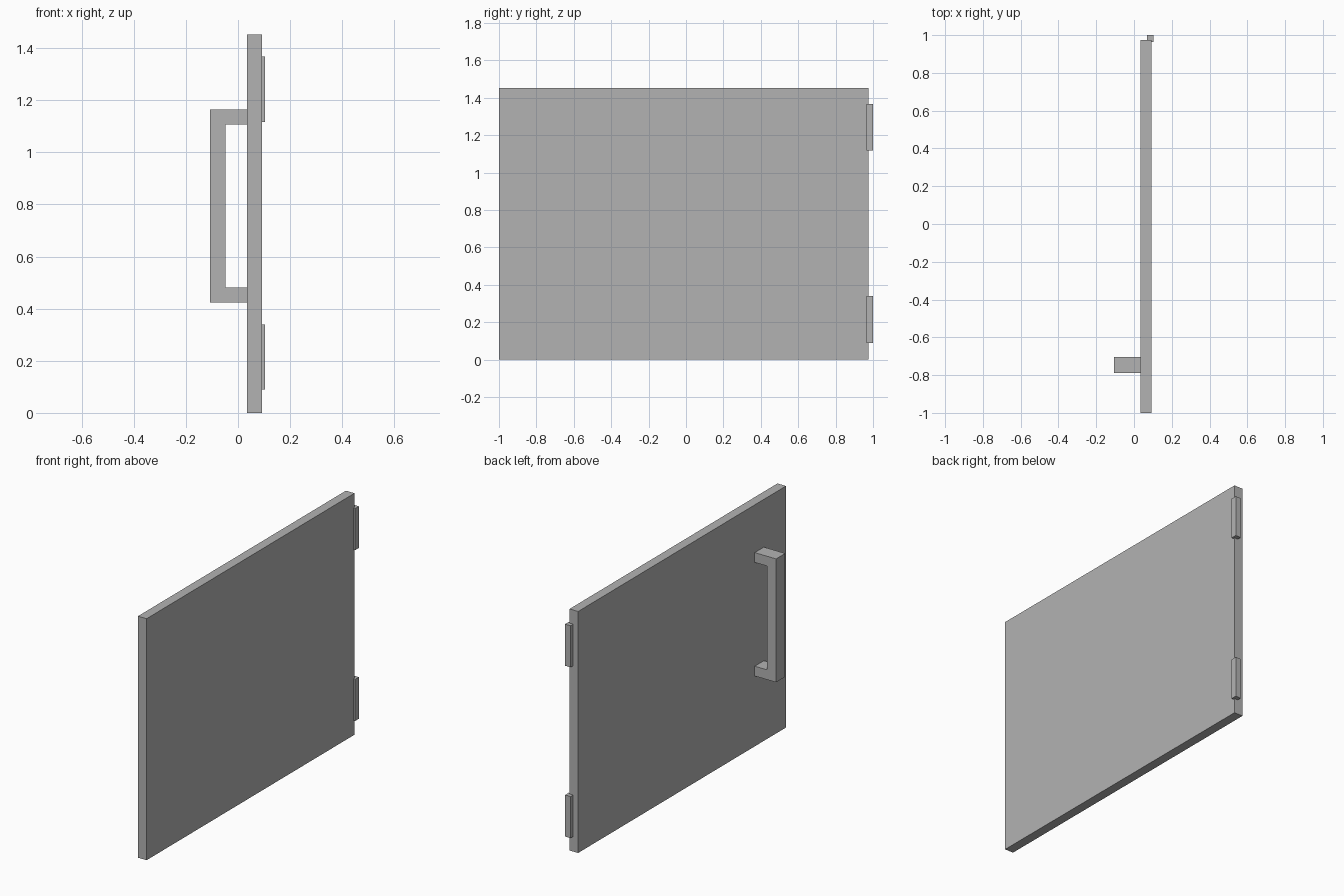
import bpy
import bmesh

cube = bpy.data.objects.get("Cube")
if cube:
    bpy.data.objects.remove(cube, do_unlink=True)

grey = bpy.data.materials.new("plain grey")
grey.use_nodes = True
colour = (0.45, 0.45, 0.45, 1)
grey.diffuse_color = colour
grey.node_tree.nodes["Principled BSDF"].inputs["Base Color"].default_value = colour


def prism(name, profile, y0, y1):
    """Extrude an x-z outline from y0 to y1."""
    bm = bmesh.new()
    face = bm.faces.new([bm.verts.new((x, y0, z)) for x, z in profile])
    out = bmesh.ops.extrude_face_region(bm, geom=[face])
    for v in out["geom"]:
        if isinstance(v, bmesh.types.BMVert):
            v.co.y = y1
    bmesh.ops.recalc_face_normals(bm, faces=bm.faces)
    mesh = bpy.data.meshes.new(name)
    bm.to_mesh(mesh)
    bm.free()
    mesh.materials.append(grey)
    obj = bpy.data.objects.new(name, mesh)
    bpy.context.collection.objects.link(obj)
    return obj


def rect(x0, x1, z0, z1):
    return [(x0, z0), (x1, z0), (x1, z1), (x0, z1)]


# Door slab
inner, outer = 0.035, 0.092
prism("door_panel", rect(inner, outer, 0, 1.452), -1, 0.975)

# Square-section pull handle, one bracket-shaped piece
grip, bar = -0.107, 0.059
low, high = 0.423, 1.165
prism("handle", [
    (inner, low), (grip, low), (grip, high), (inner, high),
    (inner, high - bar), (grip + bar, high - bar),
    (grip + bar, low + bar), (inner, low + bar),
], -0.79, -0.703)

# Hinge blocks wrapping the rear outer corner
for name, z in (("lower_hinge", 0.09), ("upper_hinge", 1.117)):
    prism(name, rect(0.068, 0.104, z, z + 0.25), 0.964, 1.0)
